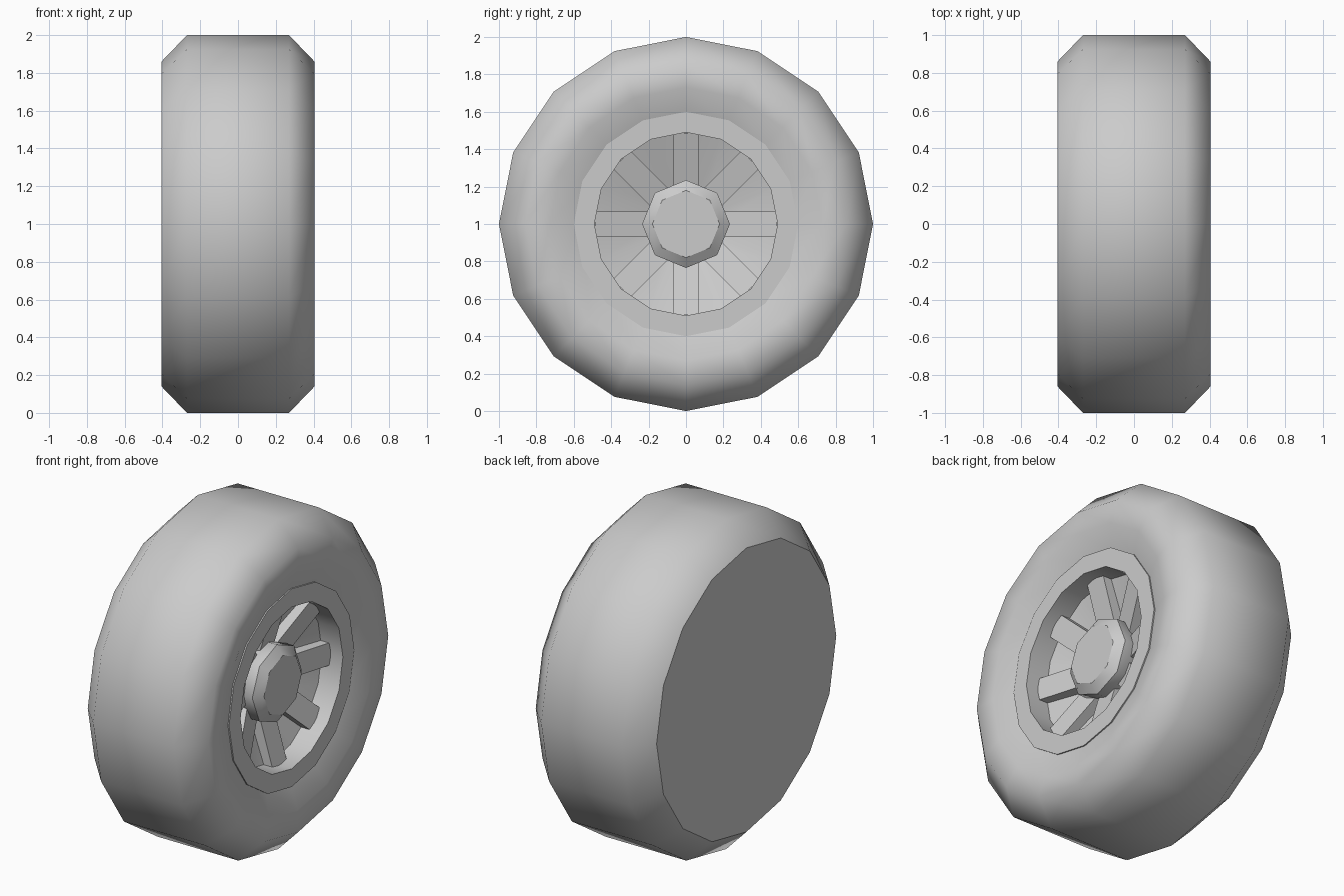
import bpy, bmesh, math

default = bpy.data.objects.get("Cube")
if default:
    bpy.data.objects.remove(default, do_unlink=True)

grey = bpy.data.materials.new("plain_grey")
grey.use_nodes = True
grey.diffuse_color = (0.6, 0.6, 0.6, 1)
grey.node_tree.nodes["Principled BSDF"].inputs["Base Color"].default_value = (0.6, 0.6, 0.6, 1)


def finish(name, bm, smooth_angle=None):
    """Turn a bmesh into a named object standing on the ground."""
    bmesh.ops.recalc_face_normals(bm, faces=bm.faces)
    mesh = bpy.data.meshes.new(name)
    bm.to_mesh(mesh)
    bm.free()
    mesh.materials.append(grey)
    ob = bpy.data.objects.new(name, mesh)
    bpy.context.collection.objects.link(ob)
    ob.location.z = 1
    if smooth_angle:
        bpy.ops.object.select_all(action="DESELECT")
        ob.select_set(True)
        bpy.context.view_layer.objects.active = ob
        bpy.ops.object.shade_smooth_by_angle(angle=math.radians(smooth_angle))
    return ob


def lathe(name, profile, sides, cap_first, cap_last, smooth_angle):
    """Revolve (x, radius) points about the axle; optional flat end caps."""
    bm = bmesh.new()
    turn = 2 * math.pi / sides
    rings = [[bm.verts.new((x, r * math.sin(i * turn), r * math.cos(i * turn)))
              for i in range(sides)] for x, r in profile]
    for a, b in zip(rings, rings[1:]):
        for i in range(sides):
            j = (i + 1) % sides
            bm.faces.new((a[i], a[j], b[j], b[i]))
    for wanted, ring in ((cap_first, rings[0]), (cap_last, rings[-1])):
        if wanted:
            cap = bm.faces.new(ring)
            for edge in cap.edges:
                edge.smooth = False
    return finish(name, bm, smooth_angle)


# Tyre: closed flat back, rounded sidewall rolling in to the rim
lathe("tyre", [(-0.405, 0.86), (-0.27, 1), (0.27, 1), (0.405, 0.86),
               (0.40, 0.73), (0.345, 0.58)], 16, True, False, 60)
tyre_mesh = bpy.data.objects["tyre"].data
back = max(tyre_mesh.polygons, key=lambda p: len(p.vertices))
back_edges = set(back.edge_keys)
for edge in tyre_mesh.edges:
    edge.use_edge_sharp = edge.key in back_edges

# Rim: flat flange, barrel and dished back
lathe("rim", [(0.30, 0.60), (0.36, 0.60), (0.36, 0.49), (0.22, 0.49),
              (0.11, 0.18)], 16, False, True, 40)

# Hub with chamfered cap
lathe("hub", [(0.08, 0.20), (0.19, 0.235), (0.26, 0.235), (0.30, 0.18)],
      8, True, True, 50)

# Spokes: sloping bars from the hub to the barrel
side_profile = [(0.08, 0.12), (0.17, 0.12), (0.28, 0.487), (0.18, 0.487)]
for k in range(8):
    angle = k * math.pi / 4
    s, c = math.sin(angle), math.cos(angle)
    bm = bmesh.new()
    ends = [[bm.verts.new((x, r * s + w * c, r * c - w * s)) for x, r in side_profile]
            for w in (-0.068, 0.068)]
    for end in ends:
        bm.faces.new(end)
    for i in range(4):
        j = (i + 1) % 4
        bm.faces.new((ends[0][i], ends[0][j], ends[1][j], ends[1][i]))
    finish(f"spoke_{k + 1}", bm)
